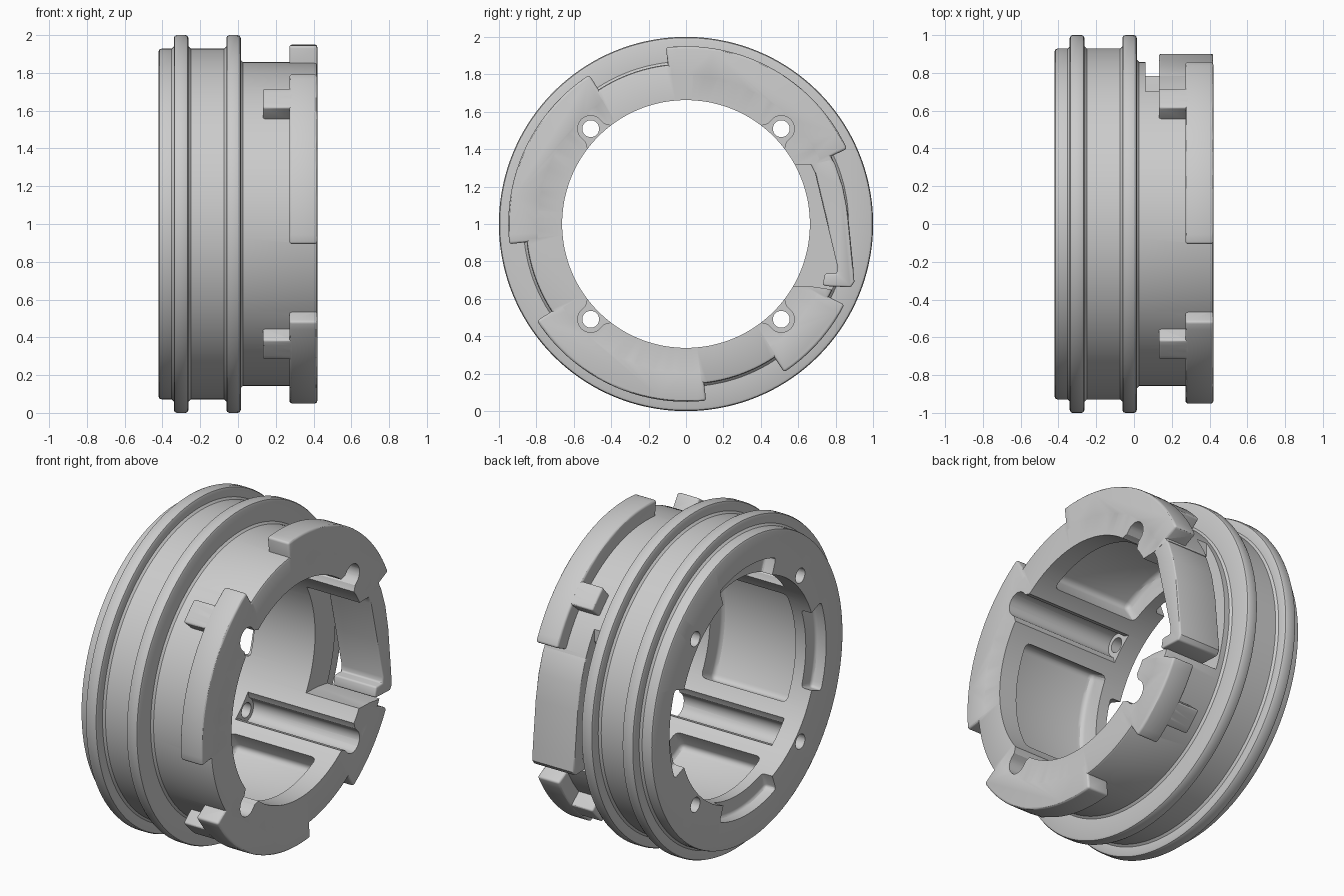
import bpy, bmesh
from math import sin, cos, radians, pi

cube = bpy.data.objects.get("Cube")
if cube:
    bpy.data.objects.remove(cube, do_unlink=True)

grey = bpy.data.materials.new("plain grey")
grey.use_nodes = True
grey.diffuse_color = (0.6, 0.6, 0.6, 1)
grey.node_tree.nodes["Principled BSDF"].inputs["Base Color"].default_value = (0.6, 0.6, 0.6, 1)


def make_object(name, bm):
    bmesh.ops.recalc_face_normals(bm, faces=bm.faces)
    mesh = bpy.data.meshes.new(name)
    bm.to_mesh(mesh)
    bm.free()
    mesh.materials.append(grey)
    ob = bpy.data.objects.new(name, mesh)
    bpy.context.collection.objects.link(ob)
    return ob


def apply_modifier(ob, mod):
    with bpy.context.temp_override(object=ob, active_object=ob, selected_objects=[ob]):
        bpy.ops.object.modifier_apply(modifier=mod.name)


def prism(name, outline, x0, x1, bevel=0.0):
    """Extrude a (y, z) outline along x, with z measured from the ring axis."""
    bm = bmesh.new()
    face = bm.faces.new([bm.verts.new((x0, y, z + 1)) for y, z in outline])
    ext = bmesh.ops.extrude_face_region(bm, geom=[face])
    moved = [v for v in ext["geom"] if isinstance(v, bmesh.types.BMVert)]
    bmesh.ops.translate(bm, verts=moved, vec=(x1 - x0, 0, 0))
    ob = make_object(name, bm)
    if bevel:
        mod = ob.modifiers.new("round", 'BEVEL')
        mod.width, mod.segments, mod.limit_method = bevel, 3, 'ANGLE'
        mod.angle_limit = radians(40)
        apply_modifier(ob, mod)
    return ob


def polar(r, a):
    return r * cos(radians(a)), r * sin(radians(a))


def sector(r0, r1, a0, a1):
    n = max(4, int((a1 - a0) / 3))
    angles = [a0 + (a1 - a0) * i / n for i in range(n + 1)]
    return [polar(r1, a) for a in angles] + [polar(r0, a) for a in reversed(angles)]


def combine(target, tool, operation):
    mod = target.modifiers.new("combine", 'BOOLEAN')
    mod.operation, mod.solver, mod.object = operation, 'EXACT', tool
    apply_modifier(target, mod)
    bpy.data.objects.remove(tool, do_unlink=True)


def lathe(name, profile, steps=144):
    bm = bmesh.new()
    rings = [[bm.verts.new((x, r * cos(2 * pi * i / steps), 1 + r * sin(2 * pi * i / steps)))
              for x, r in profile] for i in range(steps)]
    n = len(profile)
    for i in range(steps):
        a, b = rings[i], rings[(i + 1) % steps]
        for j in range(n):
            k = (j + 1) % n
            bm.faces.new((a[j], a[k], b[k], b[j]))
    return make_object(name, bm)


def flange(x0, x1, base0, base1):
    """Rounded rib profile with filleted feet."""
    f, c, top = 0.012, 0.016, 1.0
    return [(x0 - f, base0), (x0, base0 + f), (x0, top - c), (x0 + c * .3, top - c * .3), (x0 + c, top),
            (x1 - c, top), (x1 - c * .3, top - c * .3), (x1, top - c), (x1, base1 + f), (x1 + f, base1)]


# Turned ring body with two flanges
body = lathe("ring_body", [(-.42, .662), (-.42, .915), (-.415, .925), (-.405, .928)]
             + flange(-.34, -.262, .928, .928) + flange(-.062, .015, .928, .857)
             + [(.405, .857), (.415, .853), (.42, .843), (.42, .662)])

# Outer lugs with their side tabs
for a0, a1 in ((25, 96.5), (123, 186.5), (213, 276.5), (303.5, 333)):
    combine(body, prism("lug", sector(.78, .95, a0, a1), .272, .42, .014), 'UNION')
for k in range(4):
    a = 40.5 + 90 * k
    combine(body, prism("tab", sector(.8, .948, a, a + 9), .132, .34, .012), 'UNION')

# Inner wall pockets
for a in (90, 180, 270):
    combine(body, prism("pocket", sector(.58, .79, a - 30, a + 30), -.28, .3, .04), 'DIFFERENCE')

# Shallow notches around the rear bore
for a in (0, 90, 180, 270):
    combine(body, prism("rear_notch", sector(.58, .76, a - 21, a + 21), -.5, -.35, .02), 'DIFFERENCE')

# Screw channels and screw holes
for k in range(4):
    c, s = polar(1, 45 + 90 * k)
    channel = [(.6, -.1), (.66, -.085), (.69, -.068)]
    channel += [(.72 + .07 * cos(radians(t)), .07 * sin(radians(t))) for t in range(-90, 91, 15)]
    channel += [(.69, .068), (.66, .085), (.6, .1)]
    turned = [(u * c - v * s, u * s + v * c) for u, v in channel]
    combine(body, prism("screw_channel", turned, -.3, .6), 'DIFFERENCE')
    hole = [(.72 * c + .045 * cos(pi * i / 12), .72 * s + .045 * sin(pi * i / 12)) for i in range(24)]
    combine(body, prism("screw_hole", hole, -.6, 0), 'DIFFERENCE')

# Opening that separates the spring arm from the ring
gap = [(.5, -.31), (.58, -.332), (.68, -.335), (.8, -.353), (.86, -.41), (1.1, -.5), (1.1, .4),
       (.853, .4), (.84, .39), (.786, .345), (.674, .318), (.5, .312)]
combine(body, prism("arm_gap", gap, .06, .6), 'DIFFERENCE')
slot = [(.6, .25), (.64, .34), (.7, .42), (.7, .53), (1, .53), (1, .25)]
combine(body, prism("arm_relief", slot, .06, .132), 'DIFFERENCE')

# Spring arm with hooked tip
arm_outline = [(.64, .34), (.67, .312), (.69, .27), (.75, .02), (.81, -.23), (.805, -.265), (.743, -.265),
               (.73, -.325), (.75, -.332), (.88, -.338), (.9, -.31), (.893, -.22), (.866, .05),
               (.838, .2), (.795, .325), (.74, .4)]
arm = prism("spring_arm", arm_outline, .132, .419, .01)

for ob in (body, arm):
    bpy.ops.object.select_all(action='DESELECT')
    ob.select_set(True)
    bpy.context.view_layer.objects.active = ob
    bpy.ops.object.shade_smooth_by_angle(angle=radians(30))
